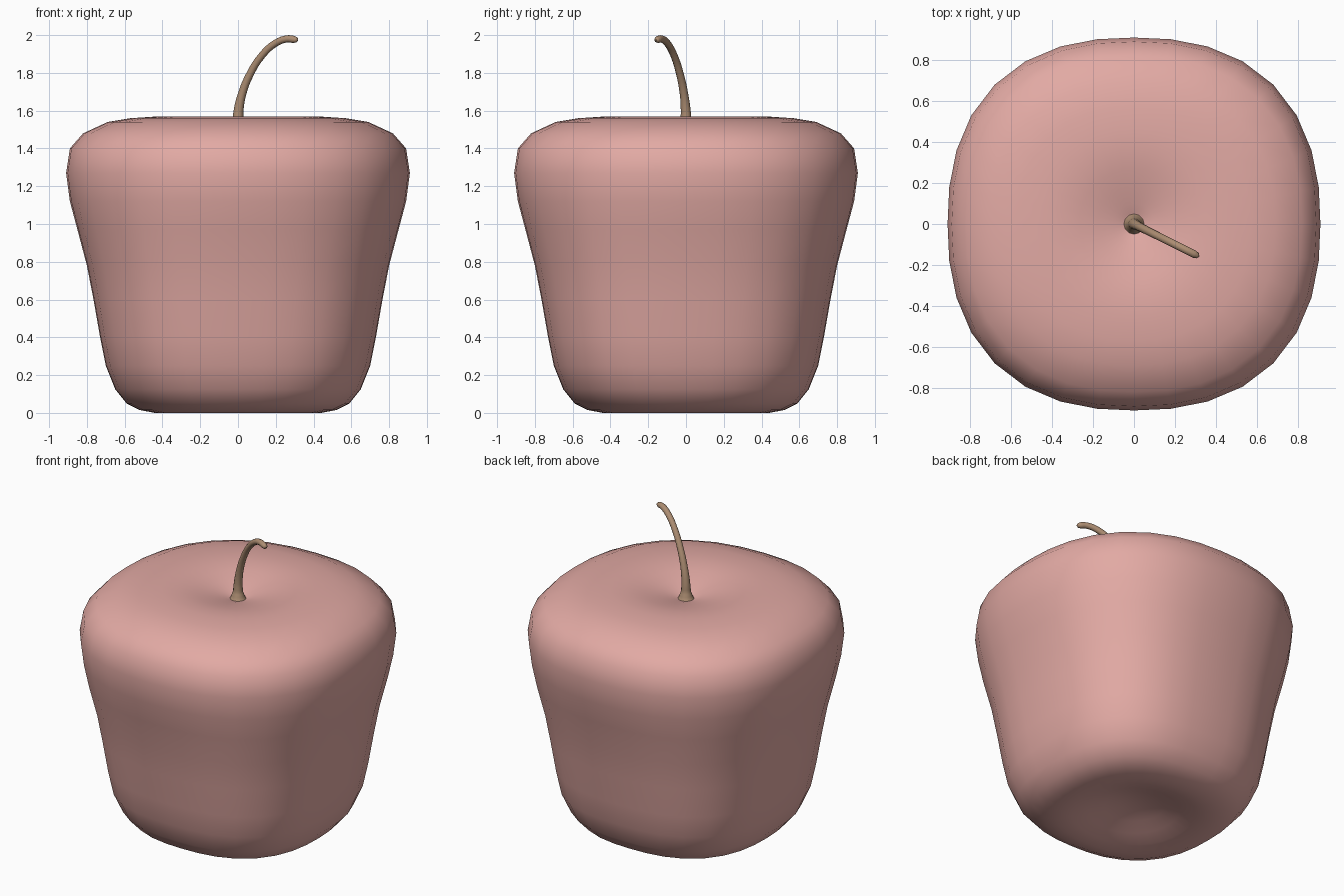
import bpy, bmesh, math

if "Cube" in bpy.data.objects:
    bpy.data.objects.remove(bpy.data.objects["Cube"])


def paint(obj, name, rgb):
    mat = bpy.data.materials.new(name)
    mat.diffuse_color = (*rgb, 1)
    mat.use_nodes = True
    mat.node_tree.nodes["Principled BSDF"].inputs["Base Color"].default_value = mat.diffuse_color
    obj.data.materials.append(mat)


def squarish(angle, n):
    # radius of a unit superellipse: n = 2 is a circle, larger is squarer
    return (abs(math.cos(angle)) ** n + abs(math.sin(angle)) ** n) ** (-1 / n)


# Apple body: half width, height, squareness of each ring, from bottom to top
SIDES = 32
profile = [
    (0.08, 0.085, 2.0), (0.18, 0.065, 2.0), (0.27, 0.035, 2.1), (0.36, 0.01, 2.2),
    (0.44, 0.0, 2.3), (0.52, 0.015, 2.4), (0.59, 0.05, 2.5), (0.65, 0.125, 2.6),
    (0.70, 0.25, 2.65), (0.73, 0.40, 2.65), (0.765, 0.60, 2.6), (0.80, 0.78, 2.55),
    (0.85, 0.97, 2.5), (0.89, 1.12, 2.4), (0.91, 1.27, 2.38), (0.89, 1.40, 2.36),
    (0.82, 1.48, 2.33), (0.69, 1.54, 2.3), (0.57, 1.56, 2.25), (0.45, 1.568, 2.2),
    (0.36, 1.565, 2.1), (0.27, 1.552, 2.0), (0.18, 1.53, 2.0), (0.10, 1.51, 2.0),
    (0.055, 1.495, 2.0),
]
bm = bmesh.new()
rings = []
for r, z, n in profile:
    ring = []
    for i in range(SIDES):
        a = math.tau * i / SIDES
        k = r * squarish(a, n)
        ring.append(bm.verts.new((k * math.cos(a), k * math.sin(a), z)))
    rings.append(ring)
bottom = bm.verts.new((0, 0, 0.09))
top = bm.verts.new((0, 0, 1.475))
for i in range(SIDES):
    j = (i + 1) % SIDES
    for lo, hi in zip(rings, rings[1:]):
        bm.faces.new((lo[i], lo[j], hi[j], hi[i]))
    bm.faces.new((bottom, rings[0][j], rings[0][i]))
    bm.faces.new((top, rings[-1][i], rings[-1][j]))
for f in bm.faces:
    f.smooth = True
mesh = bpy.data.meshes.new("apple_body")
bm.to_mesh(mesh)
bm.free()
body = bpy.data.objects.new("apple_body", mesh)
bpy.context.collection.objects.link(body)
paint(body, "apple_skin", (0.76, 0.40, 0.37))

# Stem: reach along its lean, height, radius; flared foot and rounded tip
stem_path = [
    (0.0, 1.475, 0.06), (0.0, 1.505, 0.042), (0.0, 1.54, 0.030), (0.003, 1.60, 0.026),
    (0.022, 1.69, 0.022), (0.062, 1.79, 0.020), (0.125, 1.89, 0.019),
    (0.20, 1.958, 0.019), (0.26, 1.980, 0.019), (0.295, 1.977, 0.019),
    (0.310, 1.974, 0.014), (0.317, 1.972, 0.004),
]
curve = bpy.data.curves.new("stem", "CURVE")
curve.dimensions = "3D"
curve.bevel_depth = 0.02
curve.bevel_resolution = 4
curve.resolution_u = 4
curve.use_fill_caps = True
spline = curve.splines.new("BEZIER")
spline.bezier_points.add(len(stem_path) - 1)
for p, (x, z, r) in zip(spline.bezier_points, stem_path):
    p.co = (x, -0.5 * x, z)
    p.radius = r / 0.02
    p.handle_left_type = p.handle_right_type = "AUTO"
stem = bpy.data.objects.new("stem", curve)
bpy.context.collection.objects.link(stem)
paint(stem, "stem_bark", (0.42, 0.27, 0.17))
bpy.context.view_layer.objects.active = stem
stem.select_set(True)
bpy.ops.object.convert(target="MESH")
bpy.ops.object.shade_smooth_by_angle(angle=math.radians(60))
